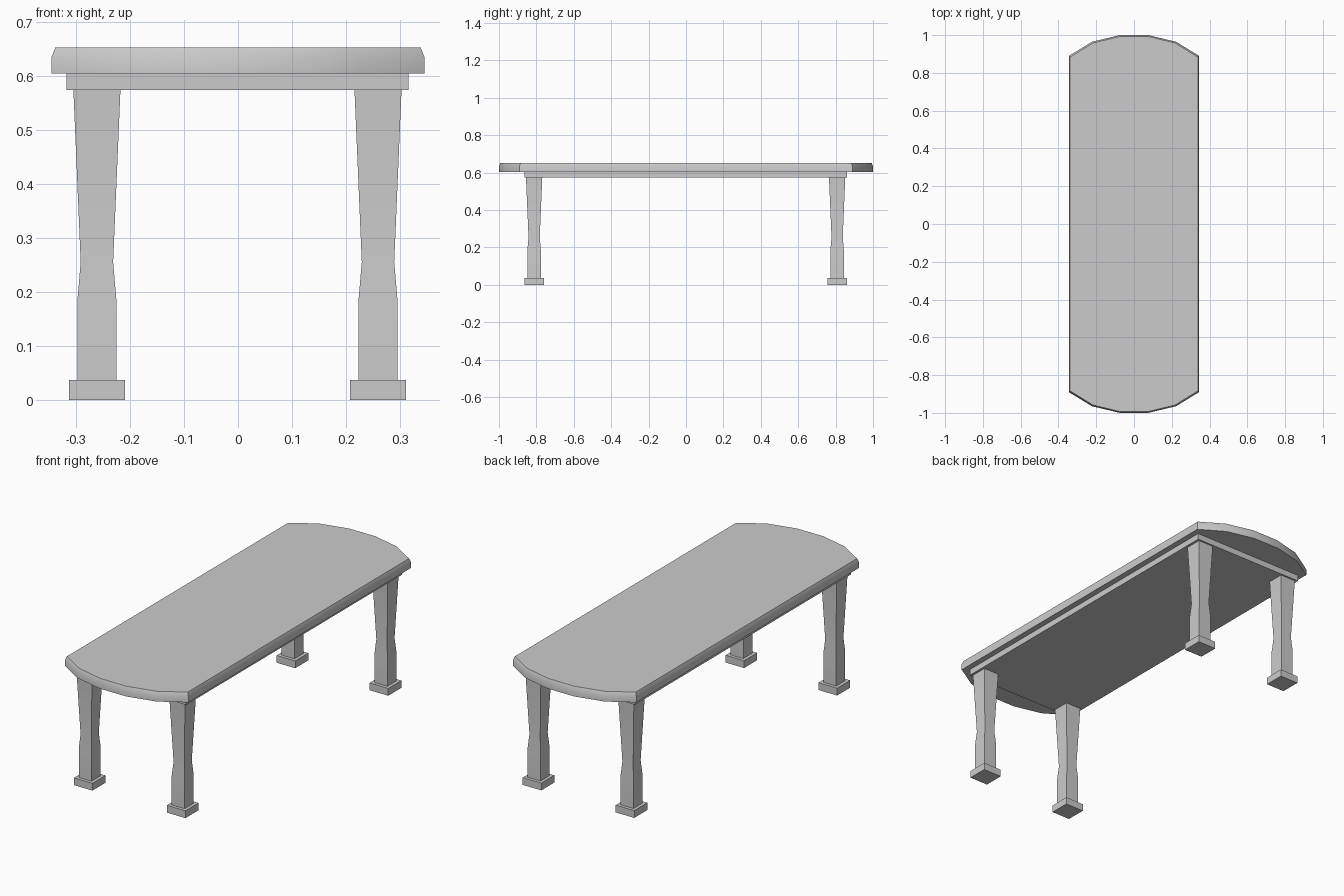
import bpy, bmesh, math

if "Cube" in bpy.data.objects:
    bpy.data.objects.remove(bpy.data.objects["Cube"], do_unlink=True)

grey = bpy.data.materials.new("plain grey")
grey.use_nodes = True
COLOUR = (0.6, 0.6, 0.6, 1)
grey.diffuse_color = COLOUR
grey.node_tree.nodes["Principled BSDF"].inputs["Base Color"].default_value = COLOUR


def loft(name, rings, location=(0, 0, 0), smooth=True):
    """Skin a stack of matching rings and cap both ends."""
    bm = bmesh.new()
    loops = [[bm.verts.new(p) for p in ring] for ring in rings]
    for low, high in zip(loops, loops[1:]):
        for i in range(len(low)):
            j = (i + 1) % len(low)
            bm.faces.new((low[i], low[j], high[j], high[i]))
    bm.faces.new(loops[0][::-1])
    bm.faces.new(loops[-1])
    bmesh.ops.recalc_face_normals(bm, faces=bm.faces)
    mesh = bpy.data.meshes.new(name)
    bm.to_mesh(mesh)
    bm.free()
    mesh.materials.append(grey)
    obj = bpy.data.objects.new(name, mesh)
    obj.location = location
    bpy.context.collection.objects.link(obj)
    if smooth:
        bpy.ops.object.select_all(action="DESELECT")
        obj.select_set(True)
        bpy.context.view_layer.objects.active = obj
        bpy.ops.object.shade_smooth_by_angle(angle=math.radians(30))
    return obj


def rect(hx, hy, z):
    return [(-hx, -hy, z), (hx, -hy, z), (hx, hy, z), (-hx, hy, z)]


# Tabletop: straight sides, bowed ends, chamfered upper edge
bow = [(0.345, 0.89), (0.222, 0.965), (0.075, 1.0)]
far_end = bow + [(-x, y) for x, y in reversed(bow)]
outline = far_end + [(-x, -y) for x, y in far_end]


def top_ring(inset, z):
    return [(x * (1 - inset / 0.345), y * (1 - inset), z) for x, y in outline]


loft("tabletop", [top_ring(0, 0.604), top_ring(0, 0.634), top_ring(0.007, 0.652)])

# Board under the top
loft("apron", [rect(0.316, 0.862, 0.573), rect(0.316, 0.862, 0.604)],
     (-0.001, -0.002, 0), smooth=False)

# Waisted legs on square feet
leg_profile = [(0.036, 0.037), (0.036, 0.185), (0.030, 0.255), (0.0435, 0.573)]
for sy, end in ((-1, "front"), (1, "back")):
    for sx, side in ((1, "left"), (-1, "right")):
        spot = (sx * 0.26 - 0.001, sy * 0.81 - 0.002, 0)
        loft(f"{end}_{side}_leg", [rect(h, h, z) for h, z in leg_profile], spot)
        loft(f"{end}_{side}_foot", [rect(0.052, 0.052, z) for z in (0, 0.037)],
             spot, smooth=False)
